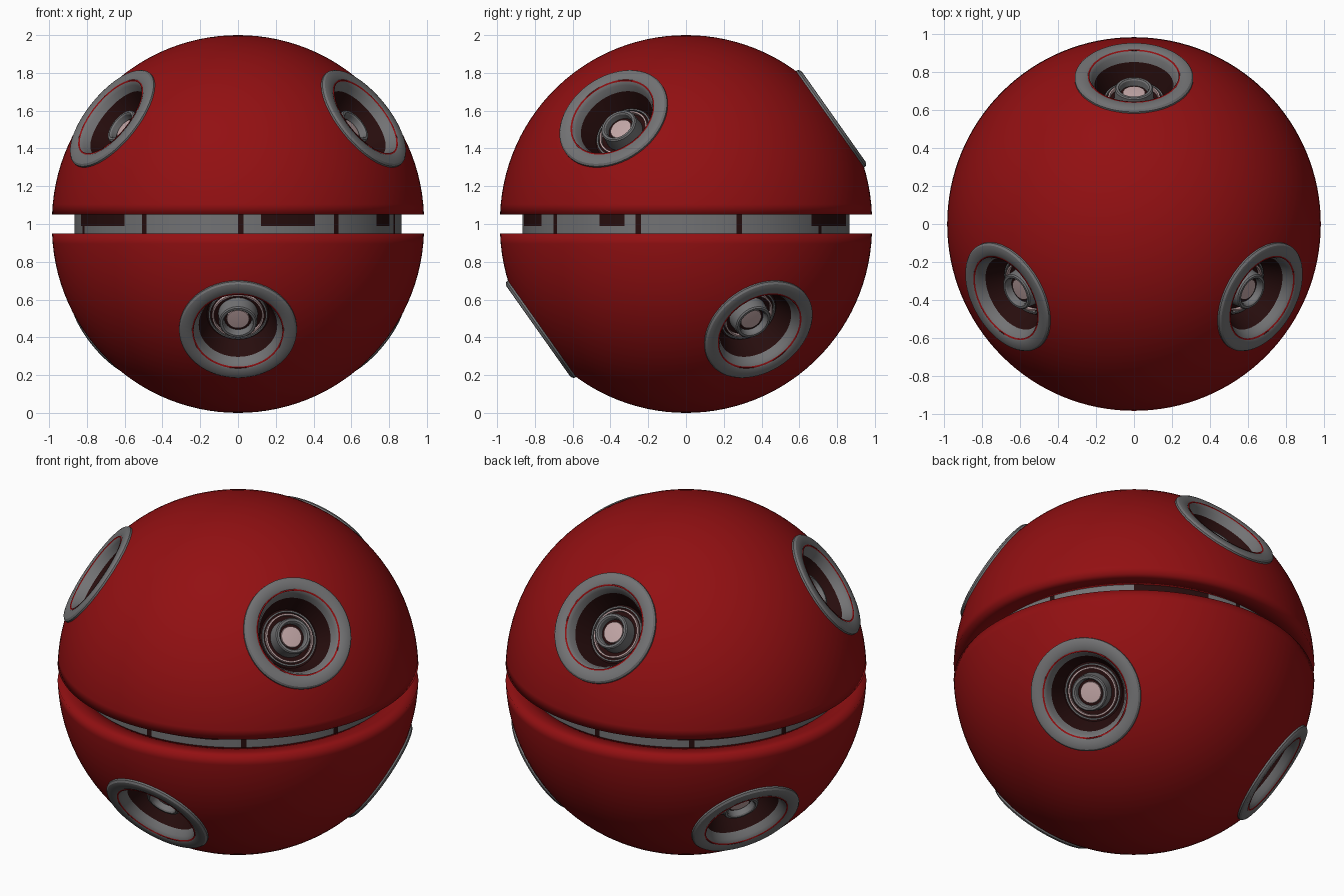
import bpy, bmesh
from math import sin, cos, radians, degrees, atan2, asin, sqrt, pi
from mathutils import Matrix, Vector

cube = bpy.data.objects.get("Cube")
if cube:
    bpy.data.objects.remove(cube, do_unlink=True)


def material(name, rgb):
    m = bpy.data.materials.new(name)
    m.use_nodes = True
    m.diffuse_color = (*rgb, 1)
    bsdf = m.node_tree.nodes["Principled BSDF"]
    bsdf.inputs["Base Color"].default_value = (*rgb, 1)
    bsdf.inputs["Roughness"].default_value = 0.6
    return m


RED = material("deep red", (0.29, 0.005, 0.006))
GREY = material("metal grey", (0.17, 0.17, 0.175))
DARK = material("dark maroon", (0.02, 0.004, 0.004))
PINK = material("pale pink", (0.55, 0.39, 0.39))


def lathe(name, profile, mats, matrix=Matrix(), steps=64, smooth=30, pick=None):
    """Turn a profile of (radius, height) about z; pick gives a face's material slot."""
    bm = bmesh.new()
    rings = [[bm.verts.new((r * cos(2 * pi * k / steps), r * sin(2 * pi * k / steps), z))
              for k in range(steps)] for r, z in profile]
    for a, b in zip(rings, rings[1:]):
        for k in range(steps):
            n = (k + 1) % steps
            bm.faces.new((a[k], a[n], b[n], b[k]))
    bmesh.ops.remove_doubles(bm, verts=bm.verts, dist=1e-5)
    if pick:
        for f in bm.faces:
            f.material_index = pick(f.calc_center_median())
    mesh = bpy.data.meshes.new(name)
    bm.to_mesh(mesh)
    bm.free()
    for m in mats:
        mesh.materials.append(m)
    ob = bpy.data.objects.new(name, mesh)
    bpy.context.collection.objects.link(ob)
    ob.matrix_world = matrix
    activate(ob)
    if smooth:
        bpy.ops.object.shade_smooth_by_angle(angle=radians(smooth))
    return ob


def activate(ob):
    bpy.ops.object.select_all(action="DESELECT")
    ob.select_set(True)
    bpy.context.view_layer.objects.active = ob


# Half shell: outer dome, inner dome and flat rim
R, INNER, RIM = 0.985, 0.86, 0.036


def arc(radius, count=28):
    start = asin(RIM / radius)
    angles = [start + (pi / 2 - start) * i / count for i in range(count + 1)]
    return [(radius * cos(a), radius * sin(a)) for a in angles[:-1]] + [(0, radius)]


outer, inner = arc(R), arc(INNER)[::-1]
shell_profile = outer + inner + [(0.93, RIM), outer[0]]

# Port parts, measured along the port axis from the lip face
ring = [(0.312, -0.06), (0.312, -0.014), (0.303, -0.004), (0.29, 0), (0.25, 0),
        (0.235, -0.008), (0.222, -0.025), (0.208, -0.06)]
bowl = [(0.208, -0.06), (0.19, -0.1), (0.165, -0.16), (0, -0.16)]
nozzle = [(0.105, -0.16), (0.1, -0.085), (0.094, -0.078), (0.082, -0.078),
          (0.076, -0.085), (0.072, -0.12)]
lens = [(0.06, -0.118), (0.058, -0.11), (0, -0.106)]
port_parts = [("ring", ring, GREY), ("bowl", bowl, DARK), ("nozzle", nozzle, GREY),
              ("nozzle_floor", [(0.075, -0.118), (0, -0.118)], DARK), ("lens", lens, PINK),
              ("pink_trim", [(0.137, -0.16), (0.137, -0.14), (0.128, -0.14), (0.128, -0.16)], PINK),
              ("grey_trim", [(0.156, -0.16), (0.156, -0.147), (0.147, -0.147), (0.147, -0.16)], GREY)]

FACE = 0.958
TILT = radians(35.26)

# The lower half is the upper half turned over about x
halves = [("upper", Matrix.Translation((0, 0, 1.015))),
          ("lower", Matrix.Translation((0, 0, 0.985)) @ Matrix.Rotation(pi, 4, "X"))]

for half, frame in halves:
    shell = lathe(half + "_shell", shell_profile, [RED], frame, steps=128, smooth=0)
    for i, azimuth in enumerate((90, 210, 330)):
        a = radians(azimuth)
        axis = Vector((cos(TILT) * cos(a), cos(TILT) * sin(a), sin(TILT)))
        aim = frame @ axis.to_track_quat("Z", "Y").to_matrix().to_4x4()
        # Open the shell behind the port
        cutter = lathe("port_cutter", [(0, 0.6), (0.235, 0.6), (0.235, 1.2), (0, 1.2)],
                       [RED], aim, smooth=0)
        cutter.hide_render = True
        activate(shell)
        cut = shell.modifiers.new("port_hole", "BOOLEAN")
        cut.object = cutter
        cut.operation = "DIFFERENCE"
        cut.solver = "EXACT"
        bpy.ops.object.modifier_apply(modifier=cut.name)
        bpy.data.objects.remove(cutter, do_unlink=True)
        # Fit the port
        seat = aim @ Matrix.Translation((0, 0, FACE))
        for part, profile, mat in port_parts:
            lathe(f"{half}_port_{i + 1}_{part}", profile, [mat], seat)
    shell.data.shade_smooth()

# Recessed equator band with dark seams and windows
windows = [(8, 28), (58, 68), (140, 168), (212, 240), (286, 316)]


def band_slot(c):
    a = degrees(atan2(c.x, -c.y)) % 360
    seam = a % 36 < 2
    window = c.z > -0.01 and any(lo < a < hi for lo, hi in windows)
    return int(seam or window)


lathe("equator_band", [(0.866, -0.1), (0.866, -0.01), (0.866, 0.1)], [GREY, DARK],
      Matrix.Translation((0, 0, 1)), steps=180, pick=band_slot)
